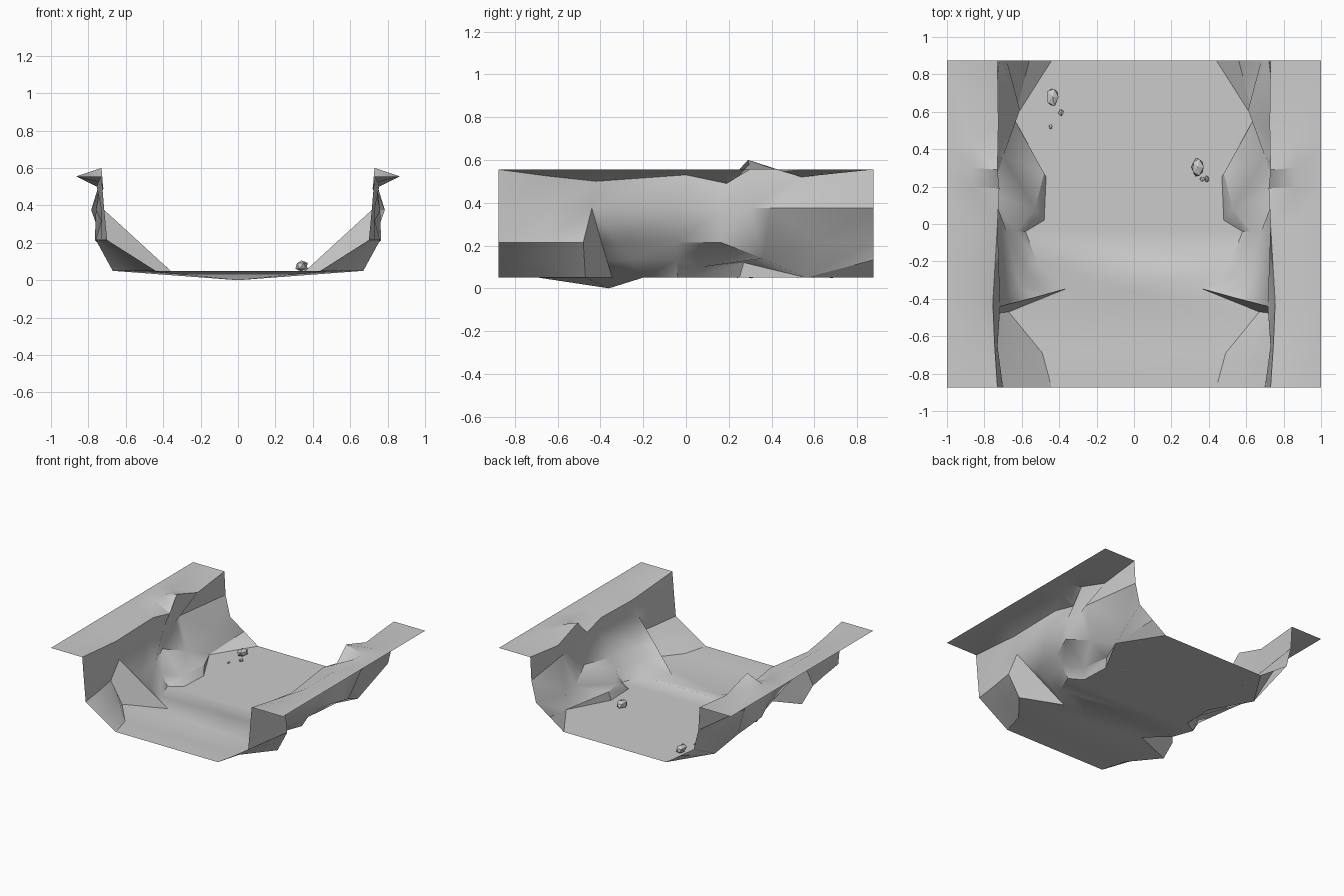
import bpy
import bmesh
import random
from mathutils import Vector

random.seed(4)
default_cube = bpy.data.objects.get("Cube")
if default_cube:
    bpy.data.objects.remove(default_cube, do_unlink=True)

# One stone colour for everything
stone = bpy.data.materials.new("grey_stone")
stone.use_nodes = True
stone.diffuse_color = (0.6, 0.6, 0.6, 1)
stone.node_tree.nodes["Principled BSDF"].inputs["Base Color"].default_value = stone.diffuse_color

FLOOR, LOW, MID, TOP = 0.05, 0.215, 0.375, 0.555
END = 0.875


def section(foot, low, mid, rim, ledge_y=None, shelf=None, low_z=LOW):
    """One cross-section of the right-hand cliff, from floor edge to outer ledge."""
    foot = Vector((*foot, FLOOR))
    low = Vector((*low, low_z))
    rim = Vector(rim)
    y = rim.y if ledge_y is None else ledge_y
    shelf = Vector(shelf) if shelf else (foot + low) / 2
    return [foot, shelf, low, Vector((*mid, MID)), rim,
            Vector((0.865, y, TOP)), Vector((1, y, TOP))]


# Cliff sections from front to back
buttress_top = (0.715, -0.44)
notch_rim = (0.755, -0.42, 0.5)
back_foot = (0.64, 0.56)
sections = [
    section((0.44, -END), (0.7, -END), (0.715, -END), (0.73, -END, TOP)),
    section((0.49, -0.69), (0.73, -0.66), (0.73, -0.65), (0.745, -0.65, 0.525)),
    section((0.67, -0.47), (0.76, -0.48), buttress_top, notch_rim),
    section((0.36, -0.345), (0.54, -0.395), buttress_top, notch_rim),
    section((0.52, -0.2), (0.62, -0.32), buttress_top, notch_rim),
    section((0.58, -0.04), (0.68, -0.04), (0.76, -0.035), (0.73, 0, 0.53)),
    section((0.48, 0.02), (0.765, 0.16), (0.76, 0.17), (0.72, 0.19, 0.49), 0.2,
            (0.53, 0.08, 0.1)),
    section((0.47, 0.25), (0.7, 0.36), (0.75, 0.3), (0.73, 0.29, 0.6), 0.3,
            (0.48, 0.27, 0.12), 0.14),
    section(back_foot, (0.61, 0.61), (0.785, 0.4), (0.725, 0.54, 0.52), 0.42,
            (*back_foot, FLOOR)),
    section((0.44, END), (0.68, END), (0.72, END), (0.73, END, TOP)),
]


def mirrored(column):
    return [Vector((-p.x, p.y, p.z)) for p in column]


# Canyon: both cliffs, both ledges and the floor as one welded surface
bm = bmesh.new()
sides = [[[bm.verts.new(p) for p in shape(s)] for s in sections] for shape in (list, mirrored)]
right, left = sides
for columns in sides:
    for a, b in zip(columns, columns[1:]):
        for row in range(len(a) - 1):
            bm.faces.new((a[row], b[row], b[row + 1], a[row + 1]))

# Floor with a shallow dip between the buttresses
dip = bm.verts.new((0, -0.36, 0))
fan = range(1, 5)
for i in range(len(sections) - 1):
    r0, r1, l0, l1 = right[i][0], right[i + 1][0], left[i][0], left[i + 1][0]
    if i in fan[:-1]:
        bm.faces.new((r0, r1, dip))
        bm.faces.new((l1, l0, dip))
    else:
        bm.faces.new((r0, r1, l1, l0))
bm.faces.new((left[fan[0]][0], right[fan[0]][0], dip))
bm.faces.new((right[fan[-1]][0], left[fan[-1]][0], dip))

bmesh.ops.remove_doubles(bm, verts=bm.verts, dist=0.0005)
bmesh.ops.dissolve_degenerate(bm, edges=bm.edges, dist=0.0005)
bmesh.ops.recalc_face_normals(bm, faces=bm.faces)
bm.normal_update()
if sum(f.normal.z * f.calc_area() for f in bm.faces) < 0:
    bmesh.ops.reverse_faces(bm, faces=bm.faces)


def finish(name, mesh_data):
    mesh = bpy.data.meshes.new(name)
    mesh_data.to_mesh(mesh)
    mesh_data.free()
    mesh.materials.append(stone)
    obj = bpy.data.objects.new(name, mesh)
    bpy.context.collection.objects.link(obj)
    return obj


canyon = finish("canyon", bm)
bpy.ops.object.select_all(action="DESELECT")
canyon.select_set(True)
bpy.context.view_layer.objects.active = canyon
bpy.ops.object.shade_smooth_by_angle(angle=0.6)


# Loose boulders and pebbles lying on the floor
def boulder(name, x, y, width, depth, height):
    rock = bmesh.new()
    bmesh.ops.create_icosphere(rock, subdivisions=1, radius=1)
    for v in rock.verts:
        v.co *= random.uniform(0.85, 1.1)
        v.co = Vector((x + v.co.x * width / 2, y + v.co.y * depth / 2,
                       FLOOR + max(v.co.z + 0.8, -0.1) * height / 1.8))
    finish(name, rock)


boulder("boulder_right", -0.435, 0.68, 0.07, 0.11, 0.06)
boulder("pebble_right_near", -0.39, 0.595, 0.03, 0.04, 0.025)
boulder("pebble_right_far", -0.445, 0.52, 0.02, 0.03, 0.015)
boulder("boulder_left", 0.34, 0.305, 0.07, 0.11, 0.06)
boulder("pebble_left_near", 0.365, 0.24, 0.03, 0.03, 0.02)
boulder("pebble_left_far", 0.39, 0.24, 0.025, 0.04, 0.025)
